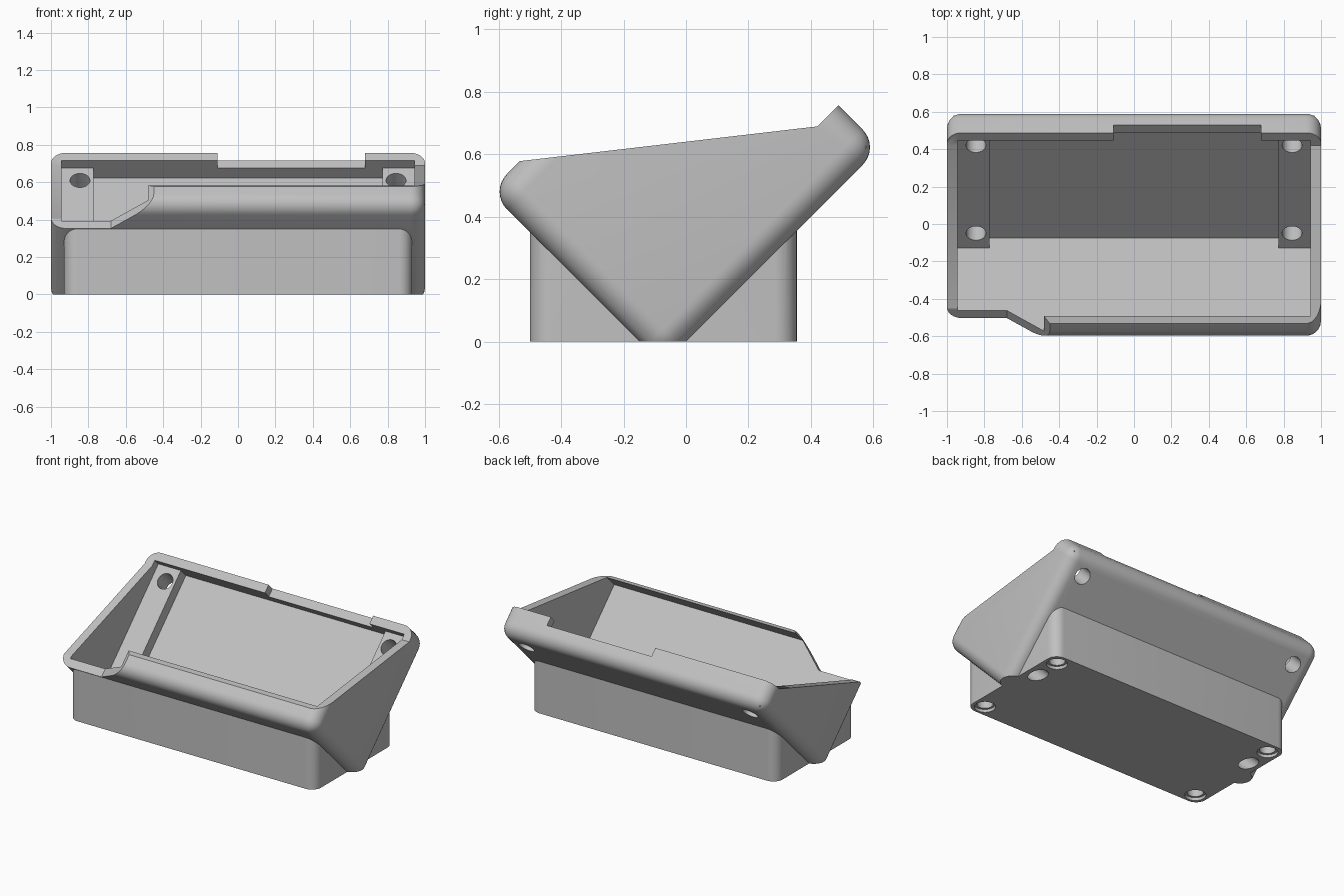
import bpy, bmesh, math
from mathutils import Matrix, Vector

if "Cube" in bpy.data.objects:
    bpy.data.objects.remove(bpy.data.objects["Cube"], do_unlink=True)

grey = bpy.data.materials.new("light grey plastic")
grey.use_nodes = True
grey.diffuse_color = (0.53, 0.53, 0.53, 1)
grey.node_tree.nodes["Principled BSDF"].inputs["Base Color"].default_value = (0.53, 0.53, 0.53, 1)

TILT = Matrix.Rotation(math.radians(45), 4, 'X')   # tray frame: x, u up the slope, d off the slope
FLAT = Matrix.Identity(4)
WALL, ROUND = 0.057, 0.08
U0, U1, DEPTH = -0.106, 0.88, 0.785


def finish(name, bm, matrix):
    bmesh.ops.transform(bm, matrix=matrix, verts=bm.verts)
    bmesh.ops.recalc_face_normals(bm, faces=bm.faces)
    mesh = bpy.data.meshes.new(name)
    bm.to_mesh(mesh)
    bm.free()
    mesh.materials.append(grey)
    obj = bpy.data.objects.new(name, mesh)
    bpy.context.scene.collection.objects.link(obj)
    return obj


def box(name, lo, hi, matrix=FLAT, bevel=0, upright_only=False):
    bm = bmesh.new()
    bmesh.ops.create_cube(bm, size=1)
    for v in bm.verts:
        v.co = Vector([(a + b) / 2 + c * (b - a) for a, b, c in zip(lo, hi, v.co)])
    if bevel:
        edges = [e for e in bm.edges if not upright_only
                 or abs(e.verts[0].co.z - e.verts[1].co.z) > 0.01]
        bmesh.ops.bevel(bm, geom=edges, offset=bevel, segments=8, profile=0.5, affect='EDGES')
    return finish(name, bm, matrix)


def prism(name, points, sweep, matrix=FLAT):
    """Extrude a planar loop of 3D points along a vector."""
    bm = bmesh.new()
    face = bm.faces.new([bm.verts.new(p) for p in points])
    ext = bmesh.ops.extrude_face_region(bm, geom=[face])
    bmesh.ops.translate(bm, vec=sweep, verts=[g for g in ext["geom"] if isinstance(g, bmesh.types.BMVert)])
    return finish(name, bm, matrix)


def rod(name, x, y, z0, z1, radius, matrix=FLAT):
    bm = bmesh.new()
    bmesh.ops.create_cone(bm, cap_ends=True, segments=40, radius1=radius, radius2=radius, depth=z1 - z0)
    bmesh.ops.translate(bm, vec=(x, y, (z0 + z1) / 2), verts=bm.verts)
    return finish(name, bm, matrix)


def combine(target, tool, operation='DIFFERENCE'):
    mod = target.modifiers.new("combine", 'BOOLEAN')
    mod.operation, mod.object, mod.solver = operation, tool, 'EXACT'
    bpy.context.view_layer.objects.active = target
    bpy.ops.object.modifier_apply(modifier=mod.name)
    bpy.data.objects.remove(tool, do_unlink=True)


# Tilted rounded tray on an upright foot
body = box("tilted_tray_with_base", (-1, U0, 0), (1, U1, DEPTH), TILT, ROUND)
combine(body, box("base", (-0.93, -0.5, -0.1), (0.93, 0.355, 0.37), bevel=0.07, upright_only=True), 'UNION')

# Hollow interior, leaving a thin front lip
combine(body, box("cavity", (WALL - 1, U0 + WALL, WALL), (1 - WALL, U1 - WALL, DEPTH - 0.025), TILT))

# Open top: sloping side walls, then the rear rim parallel to the floor
opening = [(-1.2, 0.5), (0.42, 0.689), (0.7, 0.969), (0.7, 1.5), (-1.2, 1.5)]
combine(body, prism("opening", [(-1.3, y, z) for y, z in opening], (2.6, 0, 0)))

# Lower rim section at the rear
combine(body, box("rear_notch", (-0.11, 0.7, 0.131), (0.68, 1.1, 0.6), TILT))

# Front corner notch with a slanted end, and the lowered right wall
notch = [(-1.2, 0.605), (-0.68, 0.605), (-0.45, 0.785), (-0.45, 1.2), (-1.2, 1.2)]
combine(body, prism("front_notch", [(x, -0.3, d) for x, d in notch], (0, 0.5, 0), TILT))
side = [(-0.45, 0.405), (0.42, 0.689), (0.42, 1.5), (-1.2, 1.5), (-1.2, 0.161)]
combine(body, prism("side_slope", [(-1.2, y, z) for y, z in side], (0.261, 0, 0)))

# Raised mounting strips along both ends of the floor
for s in (-1, 1):
    xs = sorted((s * 0.773, s * 0.965))
    combine(body, box("mounting_strip", (xs[0], -0.08, 0.03), (xs[1], 0.85, 0.134), TILT), 'UNION')

# Level underside
combine(body, box("ground_cut", (-2, -2, -1), (2, 2, 0)))

# Screw holes through the strips, stepped holes under the base
for s in (-1, 1):
    for u in (0.064, 0.728):
        combine(body, rod("screw_hole", s * 0.845, u, -0.4, 0.3, 0.053, TILT))
    for y in (-0.42, 0.27):
        combine(body, rod("base_hole", s * 0.845, y, -0.1, 0.15, 0.05))
        combine(body, rod("base_recess", s * 0.845, y, -0.1, 0.02, 0.065))

# Smooth the rounded edges, keep the rest sharp
bpy.ops.object.select_all(action='DESELECT')
body.select_set(True)
bpy.context.view_layer.objects.active = body
bpy.ops.object.shade_smooth_by_angle(angle=math.radians(30))
